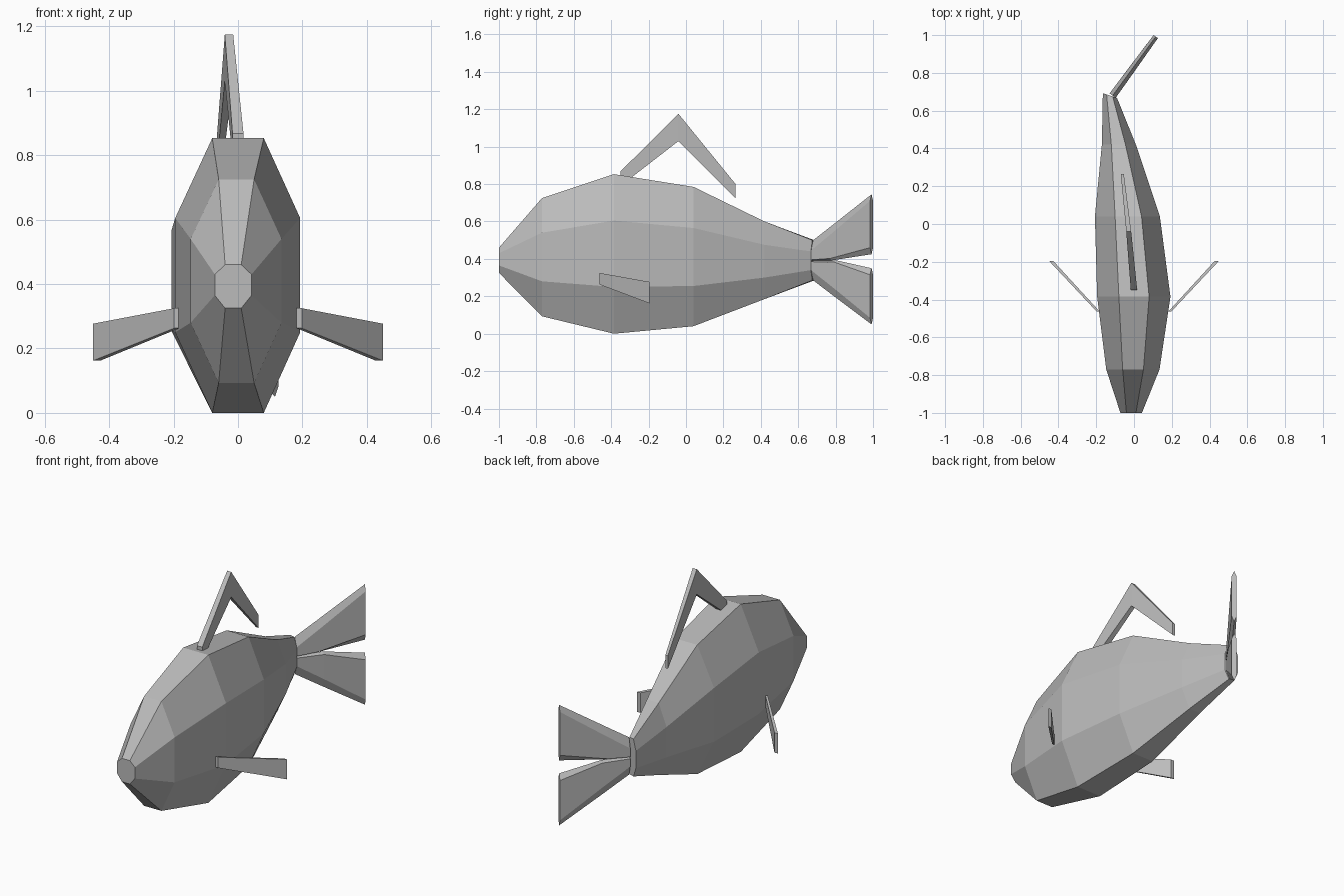
import bpy
import bmesh
from mathutils import Vector

cube = bpy.data.objects.get("Cube")
if cube:
    bpy.data.objects.remove(cube, do_unlink=True)

GREY = (0.5, 0.5, 0.5, 1.0)
grey = bpy.data.materials.new("plain grey")
grey.use_nodes = True
grey.diffuse_color = GREY
grey.node_tree.nodes["Principled BSDF"].inputs["Base Color"].default_value = GREY


def loft(name, rings):
    """Skin a list of matching rings and cap both ends."""
    bm = bmesh.new()
    loops = [[bm.verts.new(p) for p in ring] for ring in rings]
    n = len(loops[0])
    for a, b in zip(loops, loops[1:]):
        for i in range(n):
            j = (i + 1) % n
            bm.faces.new((a[i], a[j], b[j], b[i]))
    bm.faces.new(loops[0])
    bm.faces.new(loops[-1])
    bmesh.ops.recalc_face_normals(bm, faces=bm.faces)
    mesh = bpy.data.meshes.new(name)
    bm.to_mesh(mesh)
    bm.free()
    mesh.materials.append(grey)
    obj = bpy.data.objects.new(name, mesh)
    bpy.context.collection.objects.link(obj)
    return obj


def octagon(y, x_out, x_flat, heights, skew=0.0):
    """Eight-sided body section; skew turns its plane about the vertical."""
    (xl, xr), (fl, fr) = x_out, x_flat
    bottom, low, high, top = heights
    pts = [(fl, bottom), (fr, bottom), (xr, low), (xr, high),
           (fr, top), (fl, top), (xl, high), (xl, low)]
    mid = (xl + xr) / 2
    return [(x, y - skew * (x - mid), z) for x, z in pts]


# Body, from the blunt mouth to the bent tail stem
loft("body", [
    octagon(-1.0, (-0.072, 0.042), (-0.04, 0.01), (0.325, 0.365, 0.43, 0.46)),
    octagon(-0.77, (-0.147, 0.135), (-0.06, 0.05), (0.093, 0.28, 0.54, 0.725)),
    octagon(-0.385, (-0.195, 0.193), (-0.08, 0.08), (0.0, 0.25, 0.605, 0.853)),
    octagon(0.04, (-0.207, 0.137), (-0.10, 0.04), (0.04, 0.255, 0.565, 0.785)),
    octagon(0.42, (-0.17, 0.01), (-0.12, -0.045), (0.185, 0.30, 0.475, 0.60)),
    octagon(0.68, (-0.165, -0.09), (-0.145, -0.113), (0.285, 0.34, 0.44, 0.50), 0.33),
])

# Tail lobes, swept sideways and split by a notch
TAIL_ROOT = Vector((-0.113, 0.68, 0))
TAIL_TIP = Vector((0.115, 0.992, 0))
ALONG = (TAIL_TIP - TAIL_ROOT).normalized()
ACROSS = Vector((ALONG.y, -ALONG.x, 0))


def lobe_section(t, inner, outer, inset_in, inset_out, half):
    c = TAIL_ROOT.lerp(TAIL_TIP, t)
    s = 1 if outer > inner else -1
    a, b = inner + s * inset_in, outer - s * inset_out
    pts = [(0, inner), (half, a), (half, b), (0, outer), (-half, b), (-half, a)]
    return [c + ACROSS * w + Vector((0, 0, z)) for w, z in pts]


loft("tail_upper_lobe", [
    lobe_section(0, 0.39, 0.50, 0.005, 0.055, 0.02),
    lobe_section(0.32, 0.392, 0.578, 0.01, 0.05, 0.018),
    lobe_section(1, 0.425, 0.745, 0.035, 0.035, 0.014),
])
loft("tail_lower_lobe", [
    lobe_section(0, 0.39, 0.285, 0.005, 0.055, 0.02),
    lobe_section(0.4, 0.392, 0.19, 0.01, 0.05, 0.018),
    lobe_section(1, 0.35, 0.05, 0.035, 0.035, 0.014),
])


# Thin fins: each section is an upright rectangle
def slat(x, width, y, low, high):
    h = width / 2
    return [(x - h, y, low), (x + h, y, low), (x + h, y, high), (x - h, y, high)]


# Angled back fin, its rear end hanging free
loft("back_fin", [
    slat(0.0, 0.034, -0.35, 0.79, 0.868),
    slat(-0.028, 0.026, -0.04, 1.03, 1.175),
    slat(-0.062, 0.016, 0.265, 0.725, 0.80),
])

# Side fins
for name, side in (("left_fin", 1), ("right_fin", -1)):
    loft(name, [
        slat(side * 0.19, 0.016, -0.463, 0.263, 0.325),
        slat(side * 0.439, 0.022, -0.195, 0.162, 0.277),
    ])
